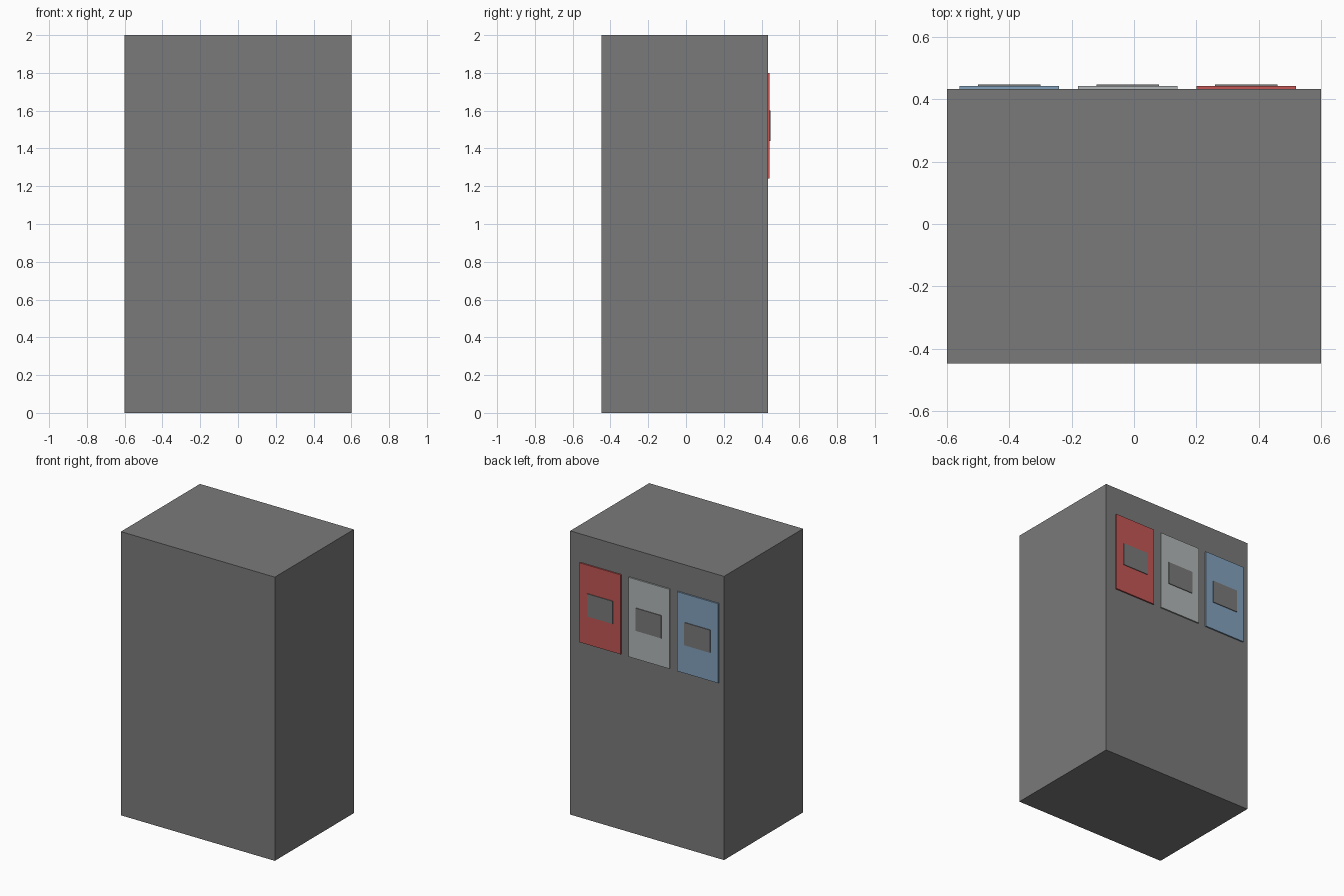
import bpy

if "Cube" in bpy.data.objects:
    bpy.data.objects.remove(bpy.data.objects["Cube"], do_unlink=True)


def material(name, rgb):
    mat = bpy.data.materials.new(name)
    mat.use_nodes = True
    mat.diffuse_color = (*rgb, 1)
    mat.node_tree.nodes["Principled BSDF"].inputs["Base Color"].default_value = (*rgb, 1)
    return mat


def box(name, low, high, mat):
    """Box spanning two opposite corners."""
    bpy.ops.mesh.primitive_cube_add(size=1)
    obj = bpy.context.object
    obj.name = name
    centre = [(a + b) / 2 for a, b in zip(low, high)]
    size = [b - a for a, b in zip(low, high)]
    for v in obj.data.vertices:
        v.co = [c + s * p for c, s, p in zip(centre, size, v.co)]
    obj.data.materials.append(mat)
    return obj


grey = material("dark grey", (0.195, 0.195, 0.195))
panel_colours = {
    "blue": material("soft blue", (0.23, 0.36, 0.51)),
    "white": material("light grey", (0.445, 0.474, 0.474)),
    "red": material("brick red", (0.54, 0.095, 0.09)),
}

# Cabinet body
BACK = 0.433
box("cabinet_body", (-0.6, -0.447, 0), (0.6, BACK, 2), grey)

# Row of coloured panels on the back, each with a raised grey plate
PANEL_Y = BACK + 0.01
for i, (colour, mat) in enumerate(panel_colours.items()):
    x = -0.56 + 0.38 * i
    box(colour + "_panel", (x, BACK, 1.24), (x + 0.32, PANEL_Y, 1.8), mat)
    box(colour + "_panel_plate", (x + 0.06, PANEL_Y, 1.44),
        (x + 0.26, PANEL_Y + 0.005, 1.6), grey)
